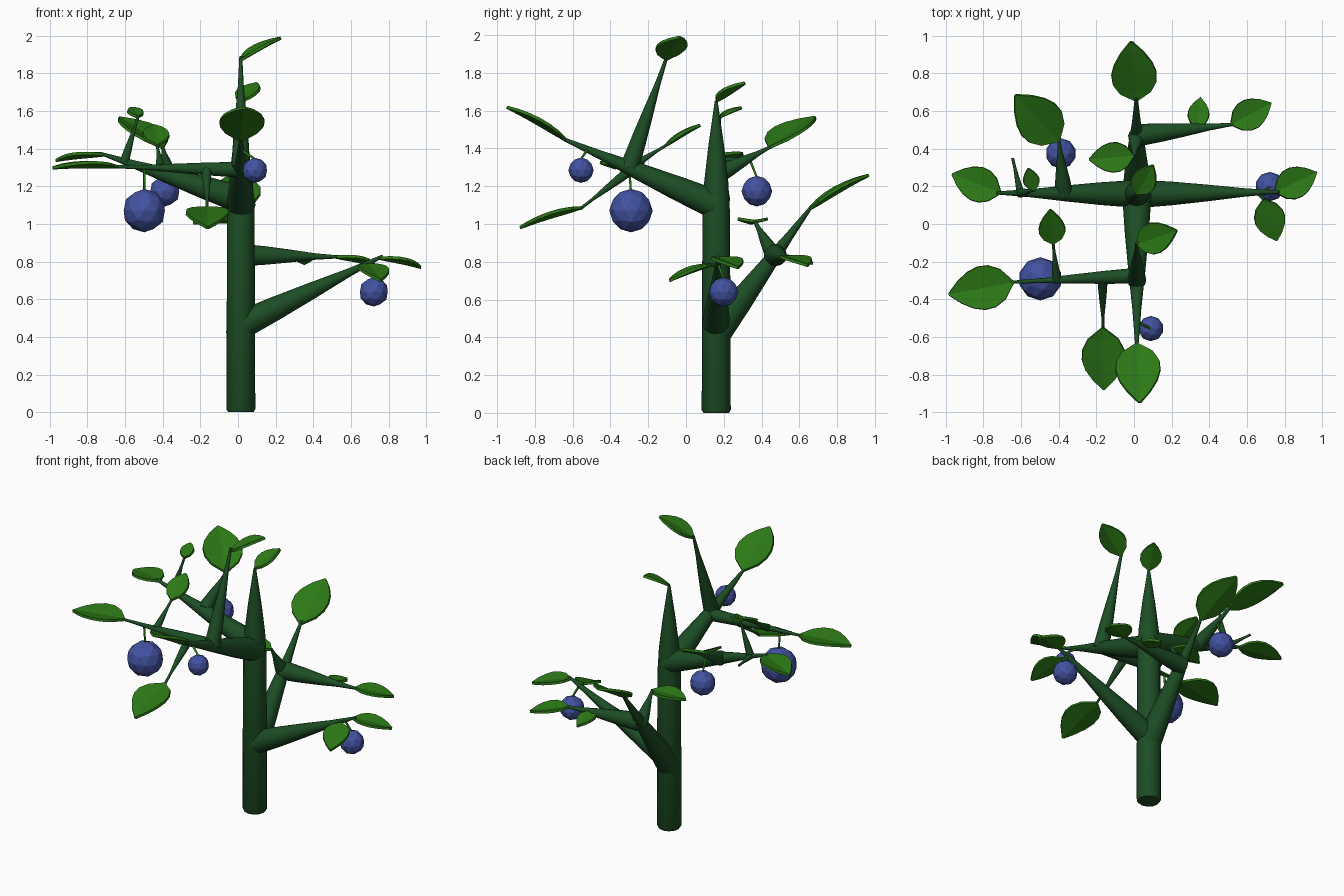
import bpy, bmesh, math
from mathutils import Vector

if "Cube" in bpy.data.objects:
    bpy.data.objects.remove(bpy.data.objects["Cube"])


def material(name, rgb):
    m = bpy.data.materials.new(name)
    m.diffuse_color = (*rgb, 1)
    m.use_nodes = True
    m.node_tree.nodes["Principled BSDF"].inputs["Base Color"].default_value = m.diffuse_color
    return m


BARK = material("bark", (0.012, 0.075, 0.018))
LEAF = material("leaf_green", (0.025, 0.19, 0.008))
FRUIT = material("fruit_blue", (0.055, 0.085, 0.36))


def finish(bm, name, mat, smooth):
    bmesh.ops.recalc_face_normals(bm, faces=bm.faces)
    for f in bm.faces:
        f.smooth = smooth and len(f.verts) <= 4
    me = bpy.data.meshes.new(name)
    bm.to_mesh(me)
    bm.free()
    me.materials.append(mat)
    ob = bpy.data.objects.new(name, me)
    bpy.context.collection.objects.link(ob)
    return ob


def tube(name, start, end, rings, sides=12, mat=BARK):
    """Straight tube; rings holds (fraction along, radius) pairs."""
    bm = bmesh.new()
    turn = (end - start).to_track_quat('Z', 'Y')
    loops = []
    for t, r in rings:
        loops.append([bm.verts.new(start.lerp(end, t) + turn @ Vector(
            (r * math.cos(math.tau * k / sides), r * math.sin(math.tau * k / sides), 0)))
            for k in range(sides)])
    for a, b in zip(loops, loops[1:]):
        for k in range(sides):
            n = (k + 1) % sides
            bm.faces.new((a[k], a[n], b[n], b[k]))
    bm.faces.new(loops[0])
    bm.faces.new(loops[-1])
    finish(bm, name, mat, True)
    return start, end


def leaf(name, base, reach):
    """Cupped, arched blade, level across; its width follows its length."""
    bm = bmesh.new()
    axis = Vector(reach)
    side = axis.cross(Vector((0, 0, 1))).normalized()
    up = side.cross(axis).normalized()
    rows = []
    for i in range(7):
        t = i / 6
        h = 0.335 * axis.length * max(0.05, math.sin(math.pi * t ** 0.85) ** 0.8 if 0 < i < 6 else 0)
        arch = 0.18 * t * (0.9 - t) * axis.length
        rows.append([bm.verts.new(base + axis * t + side * s * h
                                  + up * (arch + (abs(s) * 0.2 - 0.12) * h))
                     for s in (-1, 0, 1)])
    for a, b in zip(rows, rows[1:]):
        for k in range(2):
            bm.faces.new((a[k], a[k + 1], b[k + 1], b[k]))
    mod = finish(bm, name, LEAF, False).modifiers.new("thickness", "SOLIDIFY")
    mod.thickness = 0.016
    mod.offset = 0


def grow(name, parent, t, r, tip, reach=None):
    """Tapered branch from a fraction of its parent, with a leaf on its tip."""
    rings = [(k / 4, max(0.008, r * (1 - (k / 4) ** 1.25))) for k in range(5)]
    limb = tube(name, parent[0].lerp(parent[1], t), Vector(tip), rings)
    if reach:
        leaf(name + "_leaf", limb[0].lerp(limb[1], 0.97), reach)
    return limb


def fruit(name, parent, t, drop, r):
    """Ball hanging on a thin stem."""
    top = parent[0].lerp(parent[1], t)
    centre = top + Vector(drop)
    bm = bmesh.new()
    bmesh.ops.create_icosphere(bm, subdivisions=2, radius=r)
    bmesh.ops.translate(bm, verts=bm.verts, vec=centre)
    finish(bm, name, FRUIT, False)
    tube(name + "_stem", top, centre + Vector((0, 0, r * 0.9)), [(0, 0.008), (1, 0.006)], 6, LEAF)


# trunk
trunk = tube("trunk", Vector((0.015, 0.16, 0)), Vector((0.015, 0.16, 1.65)),
             [(0, 0.068), (0.01, 0.077), (0.64, 0.073), (0.74, 0.064), (0.86, 0.041), (1, 0.008)])
leaf("trunk_leaf", trunk[1], (0.085, 0.15, 0.1))

# front branch and its twigs
front = grow("front_branch", trunk, 0.667, 0.078, (0.015, -0.66, 1.455), (0.015, -0.31, 0.18))
grow("front_upright_twig", front, 0.56, 0.05, (0.015, -0.1, 1.89), (0.21, 0.07, 0.12))
front_side = grow("front_side_branch", front, 0.53, 0.042, (-0.66, -0.31, 1.305), (-0.345, -0.065, 0))
grow("front_side_back_twig", front_side, 0.63, 0.024, (-0.43, -0.1, 1.42), (-0.015, 0.18, 0.11))
grow("front_side_low_twig", front_side, 0.27, 0.028, (-0.165, -0.56, 1.08), (0.005, -0.33, -0.1))

# left branch and its twigs
left = grow("left_branch", trunk, 0.685, 0.074, (-0.73, 0.165, 1.375), (-0.26, 0.1, -0.025))
left_back = grow("left_back_twig", left, 0.52, 0.048, (-0.4, 0.45, 1.41), (-0.23, 0.24, 0.165))
grow("left_upright_twig", left, 0.83, 0.025, (-0.53, 0.18, 1.575), (-0.03, 0.115, 0.05))
grow("left_bare_twig", left, 0.83, 0.02, (-0.645, 0.35, 1.35))

# back branch and its twigs
back = grow("back_branch", trunk, 0.255, 0.078, (0.012, 0.67, 1.1), (-0.027, 0.31, 0.185))
back_side = grow("back_side_branch", back, 0.61, 0.06, (0.53, 0.53, 0.825), (0.215, 0.115, -0.04))
leaf("back_side_small_leaf", back_side[0].lerp(back_side[1], 0.62), (0.02, 0.165, -0.035))
grow("back_upright_twig", back, 0.6, 0.045, (0.0, 0.36, 1.02), (-0.24, -0.02, -0.005))

# right branch and its twig
right = grow("right_branch", trunk, 0.28, 0.076, (0.77, 0.17, 0.83), (0.225, 0.105, -0.045))
right_front = grow("right_front_twig", right, 0.85, 0.015, (0.69, 0.13, 0.785), (0.07, -0.22, -0.08))

# hanging fruit
fruit("fruit_large", front_side, 0.76, (0, 0.01, -0.23), 0.115)
fruit("fruit_front", front, 0.83, (0.075, -0.035, -0.11), 0.067)
fruit("fruit_back", left_back, 0.6, (0, 0.04, -0.175), 0.081)
fruit("fruit_right", right, 0.89, (0.035, 0.03, -0.15), 0.078)
